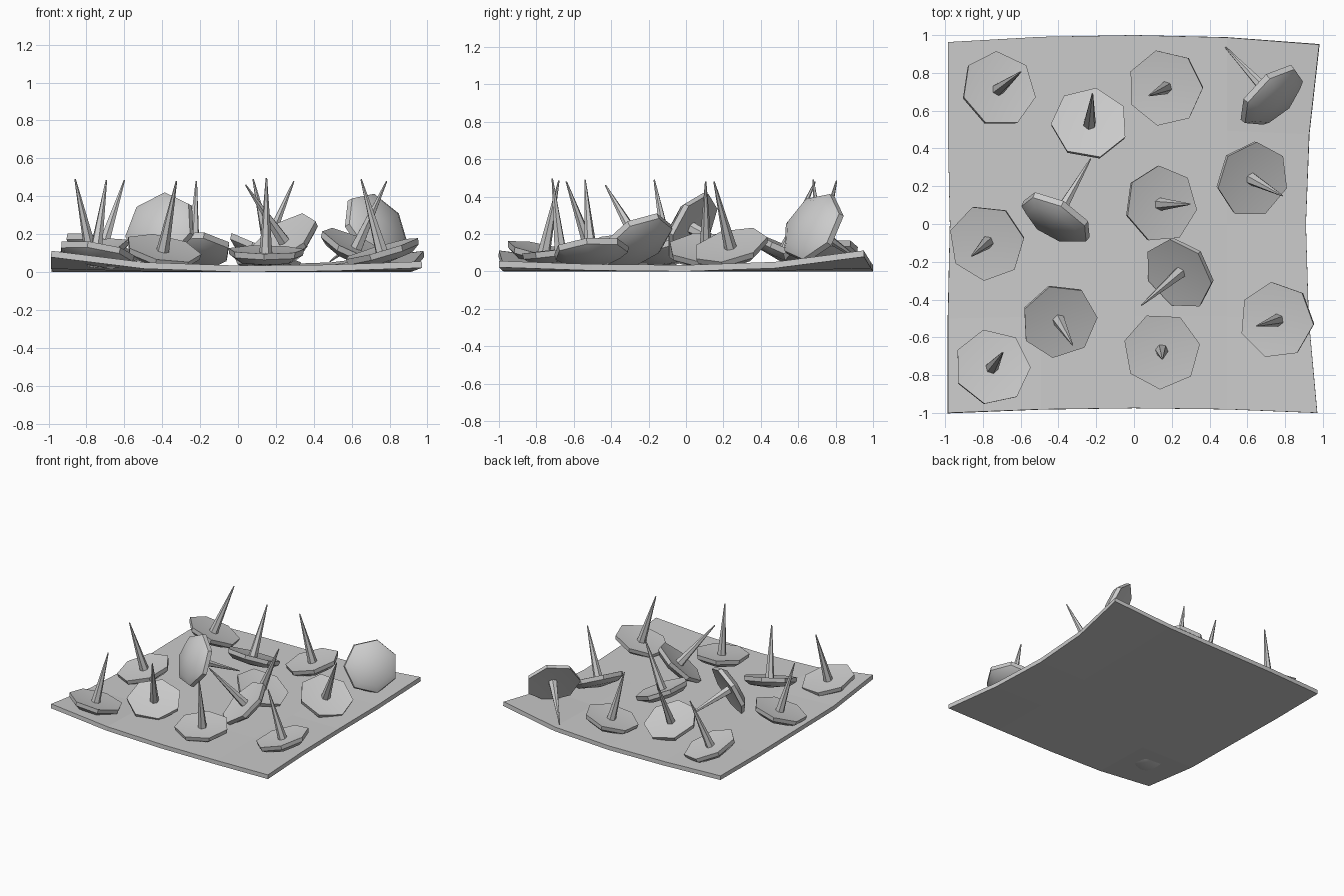
import bpy, bmesh
from math import sin, cos, pi, radians, sqrt
from mathutils import Vector, Matrix

if "Cube" in bpy.data.objects:
    bpy.data.objects.remove(bpy.data.objects["Cube"])

PIN_LEN = 0.385


def finish(name, bm):
    me = bpy.data.meshes.new(name)
    bm.to_mesh(me)
    bm.free()
    return me


def lathe(name, profile, sides):
    """Faceted solid from (radius, height) points; radius 0 gives a pole."""
    bm = bmesh.new()
    rings = []
    for r, z in profile:
        n = sides if r > 0 else 1
        rings.append([bm.verts.new((r * cos(2 * pi * i / sides), r * sin(2 * pi * i / sides), z))
                      for i in range(n)])
    for a, b in zip(rings, rings[1:]):
        for i in range(sides):
            j = (i + 1) % sides
            quad = [a[i % len(a)], a[j % len(a)], b[j % len(b)], b[i % len(b)]]
            bm.faces.new(list(dict.fromkeys(quad)))
    bmesh.ops.recalc_face_normals(bm, faces=bm.faces)
    return finish(name, bm)


# curled square sheet: coarse grid with lifted corners and slightly pulled-in sides
bm = bmesh.new()
N = 4
grid = []
for j in range(N + 1):
    row = []
    for i in range(N + 1):
        u, v = i / 2 - 1, j / 2 - 1
        x = u * 0.985 + (0.01 if u == -1 and v == 0 else 0)
        if u == 1:
            x = 0.91 + (0.07 if v > 0 else 0.06) * v * v
        y = v * 0.975
        if v > 0:
            y += v * (0.025 - (0.05 if u > 0 else 0.037) * u * u)
        else:
            y += v * 0.025 * u * u
        lift = 0.078 if u * v > 0 else (0.022 if u > 0 else 0.004)
        z = lift * abs(u * v) ** 2.2
        row.append(bm.verts.new((x, y, z + 0.034)))
    grid.append(row)
for j in range(N):
    for i in range(N):
        bm.faces.new((grid[j][i], grid[j][i + 1], grid[j + 1][i + 1], grid[j + 1][i]))
sheet = bpy.data.objects.new("sheet", finish("sheet", bm))
bpy.context.collection.objects.link(sheet)
mod = sheet.modifiers.new("thickness", "SOLIDIFY")
mod.thickness = 0.034
mod.offset = -1

# shared tack parts: seven-sided domed head with shallow dish, and tapered spike
head_mesh = lathe("tack_head", [(0, -0.014), (0.205, 0.004), (0.2, -0.028),
                                (0.155, -0.06), (0, -0.08)], 7)
head_mesh.polygons.foreach_set("use_smooth", [True] * len(head_mesh.polygons))
head_mesh.set_sharp_from_angle(angle=radians(35))
spike_mesh = lathe("tack_spike", [(0, -0.02), (0.035, -0.02), (0.004, PIN_LEN), (0, PIN_LEN)], 6)

# head x, y; tip x, y, z; heading of one head corner; +1 tip up, -1 fallen over
tacks = [
    (-.715, .715, -.60, .805, .485, 90, 1),
    (-.235, .535, -.22, .69, .48, 80, 1),
    (.165, .72, .08, .68, .49, 103, 1),
    (.72, .685, .485, .935, .055, 85, -1),
    (-.405, .04, -.23, .345, .07, 90, -1),
    (.145, .105, .295, .105, .48, 95, 1),
    (.63, .235, .785, .15, .48, 90, 1),
    (.235, -.265, .04, -.43, .46, 88, 1),
    (-.78, -.10, -.86, -.17, .49, 110, 1),
    (.147, -.672, .15, -.715, .497, 113, 1),
    (-.395, -.515, -.325, -.64, .48, 108, 1),
    (-.75, -.757, -.695, -.68, .485, 102, 1),
    (.755, -.51, .65, -.54, .49, 97, 1),
]
for k, (hx, hy, tx, ty, tz, yaw, up) in enumerate(tacks, 1):
    h2 = (tx - hx) ** 2 + (ty - hy) ** 2
    hz = tz - up * sqrt(max(PIN_LEN ** 2 - h2, 0))
    origin = Vector((hx, hy, hz))
    axis = (Vector((tx, ty, tz)) - origin).normalized()
    corner = Vector((cos(radians(yaw)), sin(radians(yaw)), 0))
    corner = (corner - axis * corner.dot(axis)).normalized()
    rot = Matrix((corner, axis.cross(corner), axis)).transposed()
    for mesh in (head_mesh, spike_mesh):
        ob = bpy.data.objects.new(f"{mesh.name}_{k}", mesh)
        ob.matrix_world = Matrix.Translation(origin) @ rot.to_4x4()
        bpy.context.collection.objects.link(ob)
